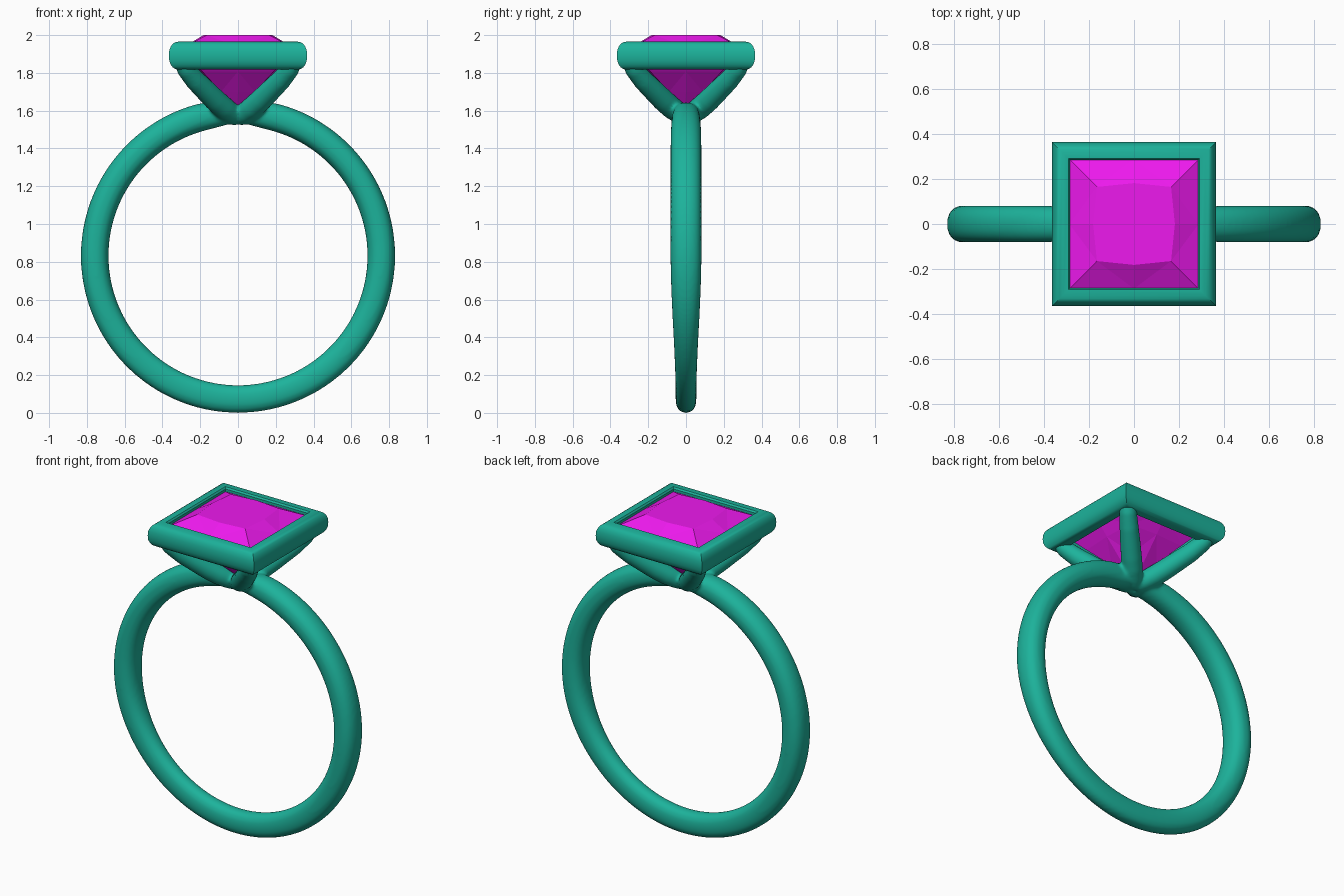
import bpy, bmesh, math
from mathutils import Vector

if "Cube" in bpy.data.objects:
    bpy.data.objects.remove(bpy.data.objects["Cube"])


def material(name, color):
    m = bpy.data.materials.new(name)
    m.diffuse_color = color
    m.use_nodes = True
    m.node_tree.nodes["Principled BSDF"].inputs["Base Color"].default_value = m.diffuse_color
    return m


metal = material("teal_metal", (0.012, 0.45, 0.33, 1))
magenta = material("magenta_gem", (0.85, 0.01, 0.85, 1))


def loft(bm, rings, closed=False):
    """Skin a list of equal-length point rings; cap the ends unless closed."""
    vr = [[bm.verts.new(p) for p in r] for r in rings]
    n = len(vr[0])
    for i in range(len(vr) if closed else len(vr) - 1):
        a, b = vr[i], vr[(i + 1) % len(vr)]
        for j in range(n):
            k = (j + 1) % n
            bm.faces.new((a[j], a[k], b[k], b[j]))
    if not closed:
        bm.faces.new(vr[0])
        bm.faces.new(vr[-1][::-1])


def make(name, bm, mat):
    bmesh.ops.recalc_face_normals(bm, faces=bm.faces)
    me = bpy.data.meshes.new(name)
    bm.to_mesh(me)
    bm.free()
    me.materials.append(mat)
    ob = bpy.data.objects.new(name, me)
    bpy.context.collection.objects.link(ob)
    return ob


def smooth(t):
    t = max(0, min(1, t))
    return t * t * (3 - 2 * t)


def sgnpow(v, e):
    return math.copysign(abs(v) ** e, v)


# Band: narrow at the bottom, wide at the sides, pinched under the stone
bm = bmesh.new()
CZ, N, M = 0.832, 144, 24
rings = []
for i in range(N):
    a = 2 * math.pi * i / N                    # 0 = top
    d = min(a, 2 * math.pi - a)
    dip = math.exp(-(d / 0.12) ** 2)
    r_out = 0.832 - 0.065 * dip
    r_in = 0.685 + 0.018 * dip
    z_mid = 1 + math.cos(a)
    hw = 0.055 + 0.027 * smooth(z_mid) - 0.016 * math.exp(-(d / 0.35) ** 2)
    rc, hr = (r_out + r_in) / 2, (r_out - r_in) / 2
    ring = []
    for j in range(M):
        t = 2 * math.pi * j / M
        r = rc + hr * sgnpow(math.cos(t), 0.88)
        ring.append((r * math.sin(a), hw * sgnpow(math.sin(t), 0.88), CZ + r * math.cos(a)))
    rings.append(ring)
loft(bm, rings, closed=True)

# Four prongs sweeping out of the band to the setting corners
PATH = [(0.0, 1.565, 0.05), (0.035, 1.585, 0.056), (0.075, 1.615, 0.06), (0.12, 1.655, 0.06),
        (0.17, 1.705, 0.058), (0.225, 1.76, 0.055), (0.275, 1.82, 0.05), (0.31, 1.885, 0.04)]
for sx in (-1, 1):
    for sy in (-1, 1):
        pts = [Vector((sx * h, sy * h, z)) for h, z, _ in PATH]
        side = Vector((-sy, sx, 0)).normalized()
        rings = []
        for i, p in enumerate(pts):
            tan = (pts[min(i + 1, len(pts) - 1)] - pts[max(i - 1, 0)]).normalized()
            up = tan.cross(side)
            r = PATH[i][2]
            rings.append([p + r * (math.cos(t) * side + math.sin(t) * up)
                          for t in (2 * math.pi * k / 20 for k in range(20))])
        loft(bm, rings)

# Fuse band and prongs into one softly blended casting
band = make("band_with_prongs", bm, metal)
rm = band.modifiers.new("fuse", 'REMESH')
rm.mode = 'VOXEL'
rm.voxel_size = 0.01
rm.use_smooth_shade = True
sm = band.modifiers.new("blend", 'SMOOTH')
sm.factor = 0.5
sm.iterations = 8

# Square setting: rounded outer profile with mitred corners
profile = [(0.284, 1.818), (0.284, 1.955), (0.292, 1.965), (0.315, 1.966)]
for k in range(11):
    t = math.pi / 2 - math.pi * k / 10
    profile.append((0.318 + 0.048 * math.cos(t), 1.8915 + 0.0735 * sgnpow(math.sin(t), 0.85)))
bm = bmesh.new()
loft(bm, [[(sx * h, sy * h, z) for h, z in profile]
          for sx, sy in ((1, 1), (-1, 1), (-1, -1), (1, -1))], closed=True)
setting = make("square_setting", bm, metal)
bpy.ops.object.select_all(action='DESELECT')
setting.select_set(True)
bpy.context.view_layer.objects.active = setting
bpy.ops.object.shade_smooth_by_angle(angle=math.radians(35))

# Princess-cut gem: (corner half-size, edge-middle half-size, z) per level
LEVELS = [(0.012, 0.012, 1.598), (0.09, 0.105, 1.70), (0.19, 0.2, 1.808),
          (0.288, 0.288, 1.915), (0.288, 0.288, 1.937), (0.165, 0.182, 2.0)]
bm = bmesh.new()
rings = []
for c, m, z in LEVELS:
    rings.append([(c, c, z), (0, m, z), (-c, c, z), (-m, 0, z),
                  (-c, -c, z), (0, -m, z), (c, -c, z), (m, 0, z)])
loft(bm, rings)
bmesh.ops.triangulate(bm, faces=[f for f in bm.faces if len(f.verts) == 4])
make("square_gem", bm, magenta)
